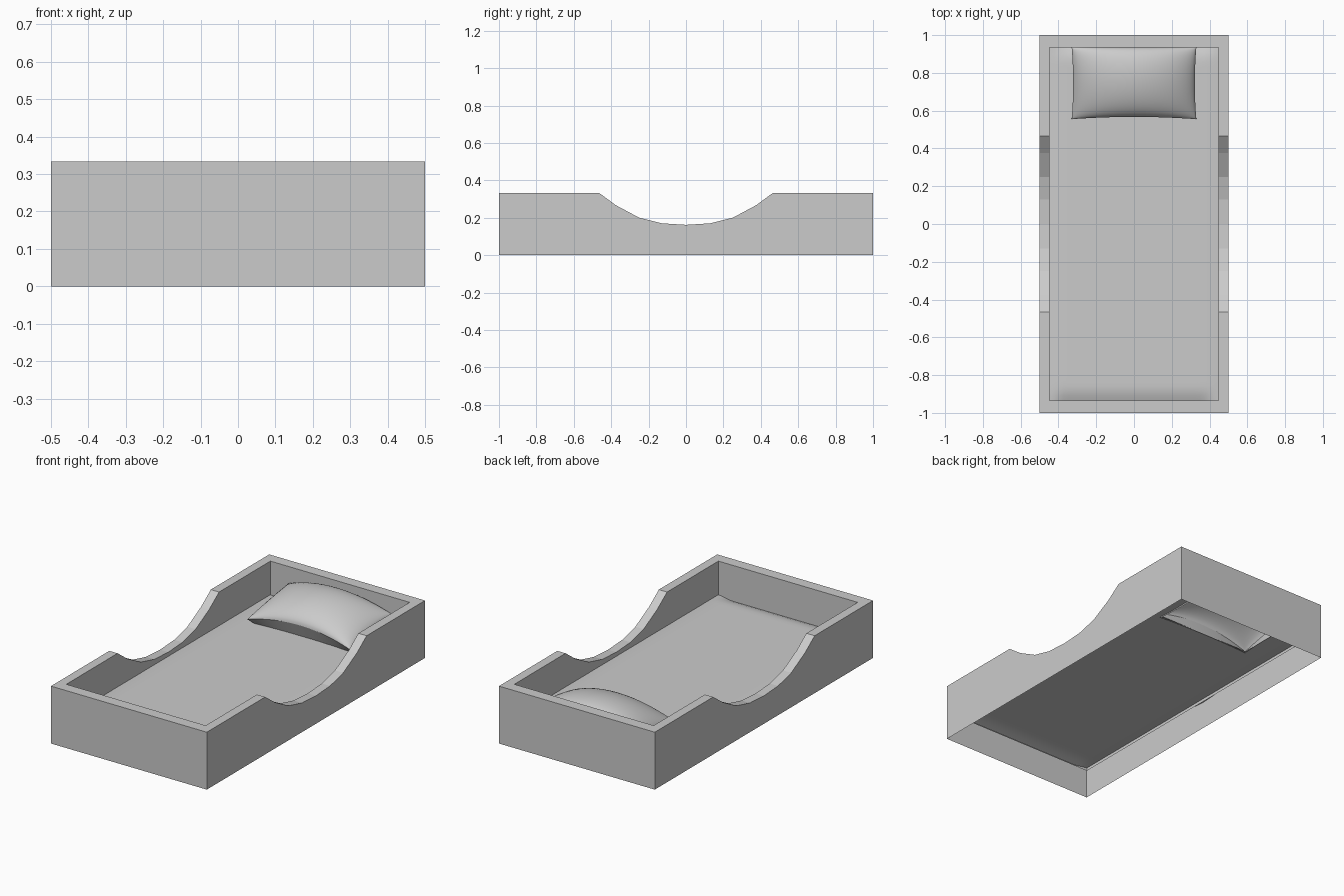
import bpy, bmesh
from math import sqrt

if "Cube" in bpy.data.objects:
    bpy.data.objects.remove(bpy.data.objects["Cube"])


def finish(bm, name, smooth):
    me = bpy.data.meshes.new(name)
    bm.to_mesh(me)
    bm.free()
    ob = bpy.data.objects.new(name, me)
    bpy.context.collection.objects.link(ob)
    for p in me.polygons:
        p.use_smooth = smooth
    return ob


def surface(rows, name, closed=False, smooth=True, skip=None):
    """Quad surface through rows of points; skip drops faces by their centre."""
    bm = bmesh.new()
    vs = [[bm.verts.new(p) for p in row] for row in rows]
    n = len(rows[0])
    for a, b in zip(vs, vs[1:]):
        for i in range(n if closed else n - 1):
            j = (i + 1) % n
            f = bm.faces.new((a[i], a[j], b[j], b[i]))
            if skip and skip(f.calc_center_median()):
                bm.faces.remove(f)
    loose = [v for v in bm.verts if not v.link_faces]
    bmesh.ops.delete(bm, geom=loose, context='VERTS')
    return finish(bm, name, smooth)


# Bed frame: outer wall, mitred rim and inner wall, with a scooped dip in both sides
H = 0.333
half = [(0.465, H), (0.375, 0.267), (0.25, 0.2), (0.13, 0.17)]
dip = [(-y, z) for y, z in half] + [(0, 0.162)] + half[::-1]


def rim_loop(x, y):
    right = [(x, -y, H)] + [(x, py, pz) for py, pz in dip] + [(x, y, H)]
    return right + [(-px, -py, pz) for px, py, pz in right]


outer, inner = rim_loop(0.5, 1.0), rim_loop(0.447, 0.935)
surface([[(x, y, 0) for x, y, z in outer], outer, inner,
         [(x, y, 0.12) for x, y, z in inner]], "bed_frame", closed=True, smooth=False)


# Mattress: a sheet with softened edges, open beneath the pillow
def mattress_z(x, y):
    end = max(0, 1 - (0.935 - abs(y)) / 0.08)
    side = max(0, 1 - (0.447 - abs(x)) / 0.08)
    return 0.143 - 0.018 * end ** 2 * (1 - side) - 0.005 * side ** 2


NX, NY = 36, 72
rows = []
for j in range(NY + 1):
    y = -0.935 + 1.87 * j / NY
    xs = [-0.447 + 0.894 * i / NX for i in range(NX + 1)]
    rows.append([(x, y, mattress_z(x, y)) for x in xs])
surface(rows, "mattress", skip=lambda c: abs(c.x) < 0.3 and c.y > 0.6)


# Pillow: tilted cushion with arched seams, leaning on the headboard
def pillow_point(u, v):
    t = (v + 1) / 2
    seam = 0.172 + 0.063 * t + (0.048 - 0.013 * t) * (1 - u * u)
    z = seam + 0.08 * sqrt(max(0, (1 - u * u) * (1 - v * v)))
    x = u * (0.33 - 0.008 * (1 - v * v))
    front = 0.555 + 0.012 * (1 - u * u)
    return (x, front + (0.935 - front) * t, z)


N = 24
ease = [1.5 * t - 0.5 * t ** 3 for t in (-1 + 2 * i / N for i in range(N + 1))]
grid = [[pillow_point(u, v) for u in ease] for v in ease]
surface(grid, "pillow")

# Pillow underside: tucks in from the seam down to the mattress
seam = (grid[0] + [r[-1] for r in grid[1:]] + grid[-1][-2::-1]
        + [r[0] for r in grid[-2:0:-1]])
tuck = [(x * 0.91, 0.935 - (0.935 - y) * 0.91, 0.138) for x, y, z in seam]
surface([tuck, seam], "pillow_underside", closed=True)
